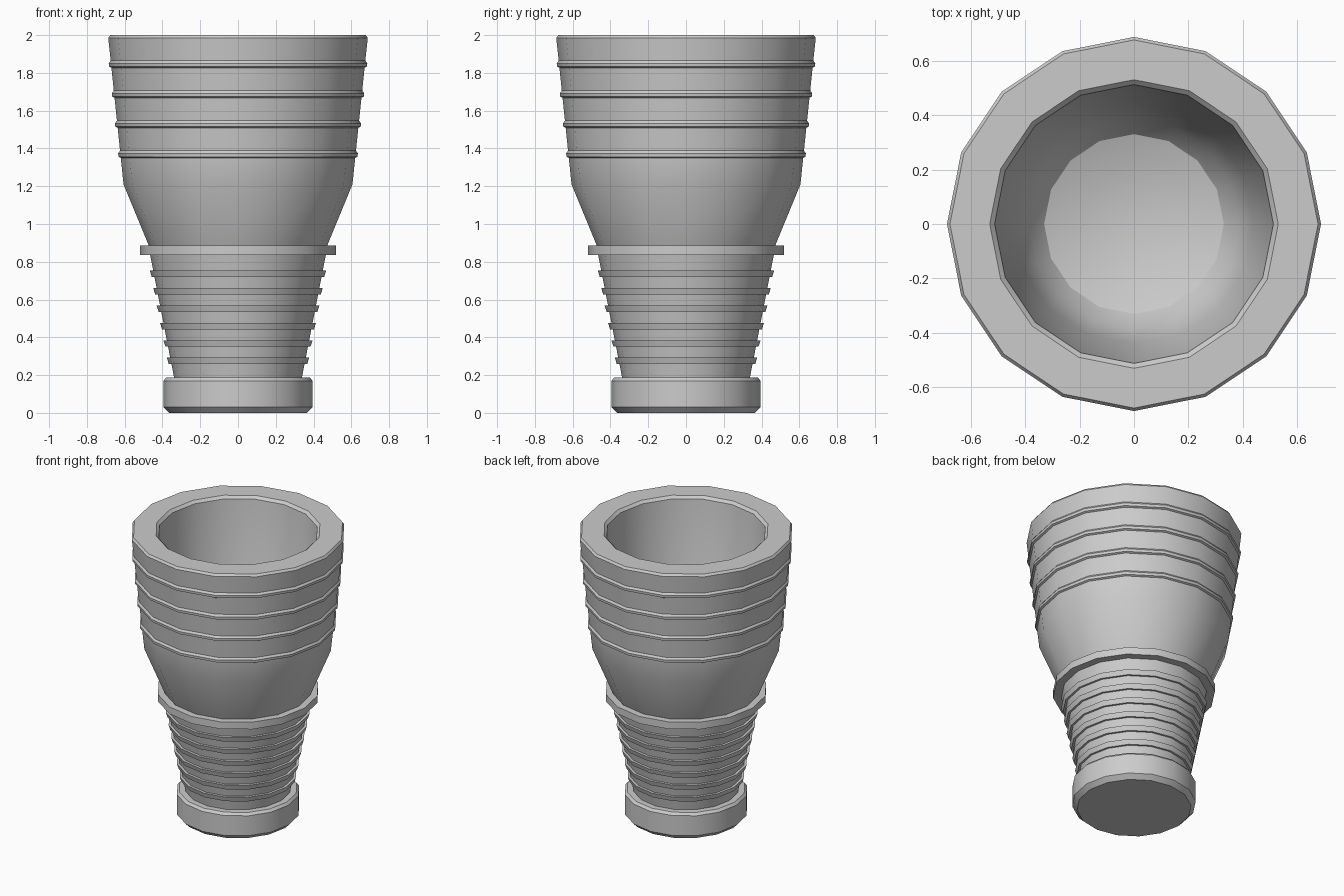
import bpy, bmesh, math

if "Cube" in bpy.data.objects:
    bpy.data.objects.remove(bpy.data.objects["Cube"])

SIDES = 16


def lathe(name, profile):
    """Spin an (r, z) profile, listed from bottom outside upward, around z."""
    bm = bmesh.new()
    rings = []
    for r, z in profile:
        if r == 0:
            rings.append([bm.verts.new((0, 0, z))])
        else:
            rings.append([bm.verts.new((r * math.cos(2 * math.pi * i / SIDES),
                                        r * math.sin(2 * math.pi * i / SIDES), z))
                          for i in range(SIDES)])
    for a, b in zip(rings, rings[1:]):
        for i in range(SIDES):
            j = (i + 1) % SIDES
            if len(a) == 1:
                bm.faces.new((a[0], b[j], b[i]))
            elif len(b) == 1:
                bm.faces.new((a[i], a[j], b[0]))
            else:
                bm.faces.new((a[i], a[j], b[j], b[i]))
    mesh = bpy.data.meshes.new(name)
    bm.to_mesh(mesh)
    bm.free()
    obj = bpy.data.objects.new(name, mesh)
    bpy.context.collection.objects.link(obj)
    bpy.ops.object.select_all(action='DESELECT')
    obj.select_set(True)
    bpy.context.view_layer.objects.active = obj
    bpy.ops.object.shade_smooth_by_angle(angle=math.radians(30))
    return obj


def grip_r(z):
    return 0.338 + (z - 0.185) * 0.195


def cup_r(z):
    return 0.606 + (z - 1.21) * 0.104


# Chamfered foot
lathe("base_foot", [(0, 0), (0.365, 0), (0.395, 0.03), (0.395, 0.17),
                    (0.38, 0.187), (0.338, 0.187)])

# Tapered grip with six raised ribs
grip = [(grip_r(0.187), 0.187)]
for k in range(6):
    lo = 0.258 + k * 0.0922
    hi = lo + 0.034
    grip += [(grip_r(lo), lo), (grip_r(lo) + 0.014, lo),
             (grip_r(hi) + 0.018, hi), (grip_r(hi), hi)]
grip.append((grip_r(0.835), 0.835))
lathe("ribbed_grip", grip)

# Collar between grip and cup
lathe("collar", [(grip_r(0.835), 0.835), (0.518, 0.835), (0.518, 0.885), (0.472, 0.885)])

# Cup with four bands, chamfered rim and rounded hollow
cup = [(0.472, 0.885), (0.606, 1.21)]
for k in range(4):
    z = 1.352 + k * 0.159
    cup += [(cup_r(z - 0.002), z - 0.002), (cup_r(z) + 0.012, z + 0.004),
            (cup_r(z) + 0.014, z + 0.022), (cup_r(z + 0.036), z + 0.036)]
cup += [(0.687, 1.985), (0.676, 2.0), (0.53, 2.0), (0.512, 1.982),
        (0.44, 1.21), (0.385, 1.06), (0.33, 0.99), (0.2, 0.945), (0, 0.93)]
lathe("cup", cup)
